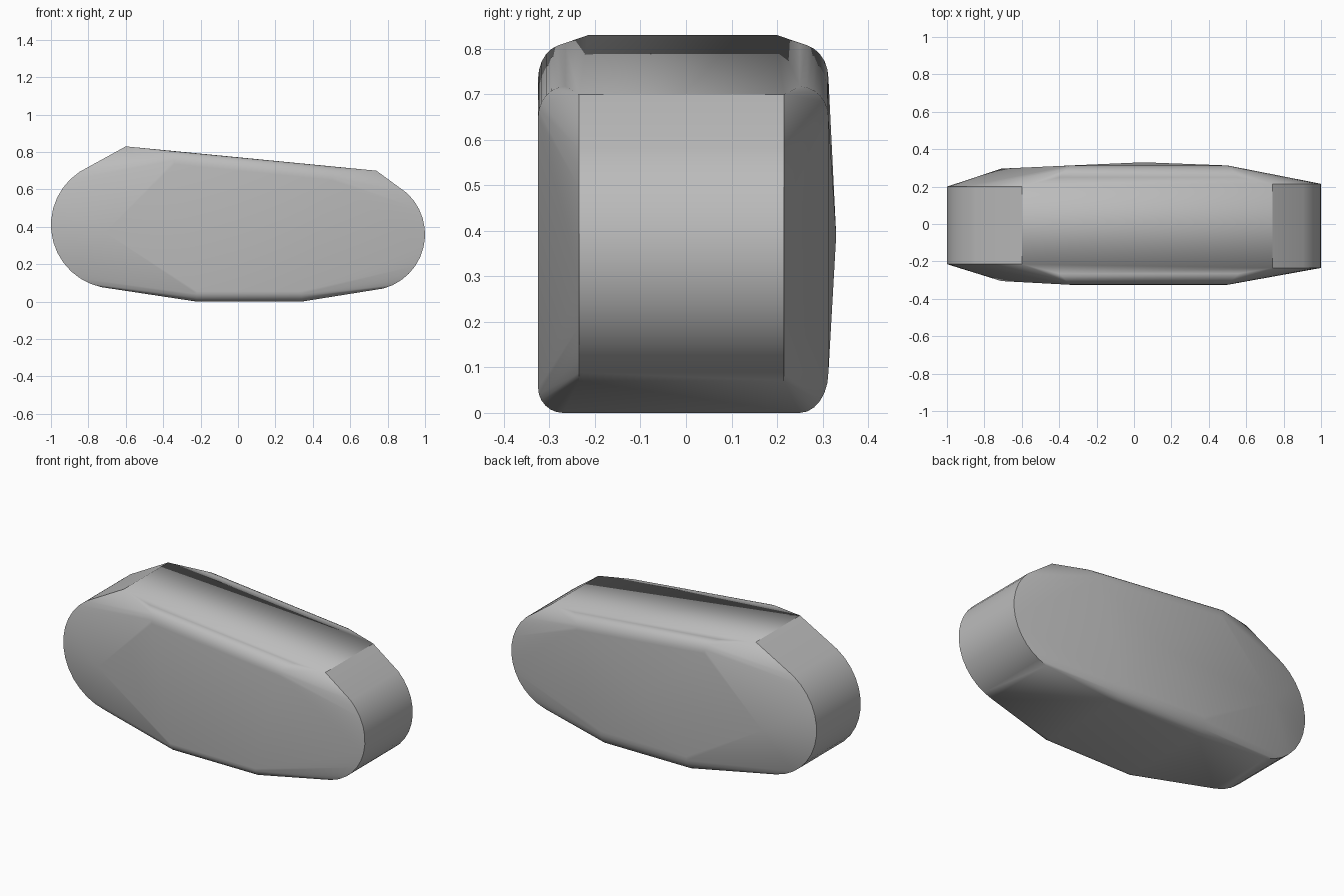
import bpy
import bmesh
from math import sin, cos, radians, pi

old = bpy.data.objects.get("Cube")
if old:
    bpy.data.objects.remove(old, do_unlink=True)

grey = bpy.data.materials.new("plain_grey")
grey.use_nodes = True
colour = (0.5, 0.5, 0.5, 1)
grey.diffuse_color = colour
grey.node_tree.nodes["Principled BSDF"].inputs["Base Color"].default_value = colour

points = []


def end_cap(centre_x, centre_z, radius, start, stop, steps, depths, corner):
    """Rounded end profile plus its upper corner, on both side planes."""
    profile = [corner]
    for i in range(steps + 1):
        a = radians(start + (stop - start) * i / steps)
        profile.append((centre_x + radius * cos(a), centre_z + radius * sin(a)))
    for x, z in profile:
        for y in depths:
            points.append((x, y, z))


def rounded_corner(outer, inner, steps=6):
    """Quarter ellipse from a top or bottom point round to a side point."""
    for i in range(steps + 1):
        a = pi / 2 * i / steps
        x = outer[0] + (inner[0] - outer[0]) * sin(a)
        y = outer[1] + (inner[1] - outer[1]) * sin(a)
        z = inner[2] + (outer[2] - inner[2]) * cos(a)
        points.append((x, y, z))


# rounded ends
end_cap(-0.66, 0.41, 0.34, 113, 258, 14, (-0.215, 0.2), (-0.6, 0.83))
end_cap(0.7, 0.36, 0.3, -75, 47, 12, (-0.235, 0.215), (0.74, 0.7))

# rounded long edges, front (side = -1) and back (side = 1)
for side, top_y, low_y, face_y, low_z in ((-1, 0.265, 0.27, 0.325, 0.055),
                                          (1, 0.25, 0.25, 0.313, 0.09)):
    rounded_corner((-0.4, side * top_y, 0.81), (-0.34, side * face_y, 0.735))
    rounded_corner((0.56, side * top_y, 0.717), (0.5, side * face_y, 0.65))
    for x in (-0.22, 0.34):
        rounded_corner((x, side * low_y, 0), (x, side * face_y, low_z))

# shallow peaks on the broad faces
points += [(-0.71, -0.305, 0.37), (-0.71, 0.296, 0.37), (0.05, 0.33, 0.39)]

# wrap the points in one convex body
bm = bmesh.new()
for p in points:
    bm.verts.new(p)
hull = bmesh.ops.convex_hull(bm, input=bm.verts[:])
bmesh.ops.delete(bm, geom=[v for v in bm.verts if not v.link_faces], context='VERTS')
bmesh.ops.dissolve_limit(bm, angle_limit=radians(0.5), verts=bm.verts[:], edges=bm.edges[:])
bmesh.ops.recalc_face_normals(bm, faces=bm.faces[:])
mesh = bpy.data.meshes.new("body")
bm.to_mesh(mesh)
bm.free()

body = bpy.data.objects.new("body", mesh)
bpy.context.collection.objects.link(body)
mesh.materials.append(grey)
bpy.ops.object.select_all(action='DESELECT')
body.select_set(True)
bpy.context.view_layer.objects.active = body
bpy.ops.object.shade_smooth_by_angle(angle=radians(28))
